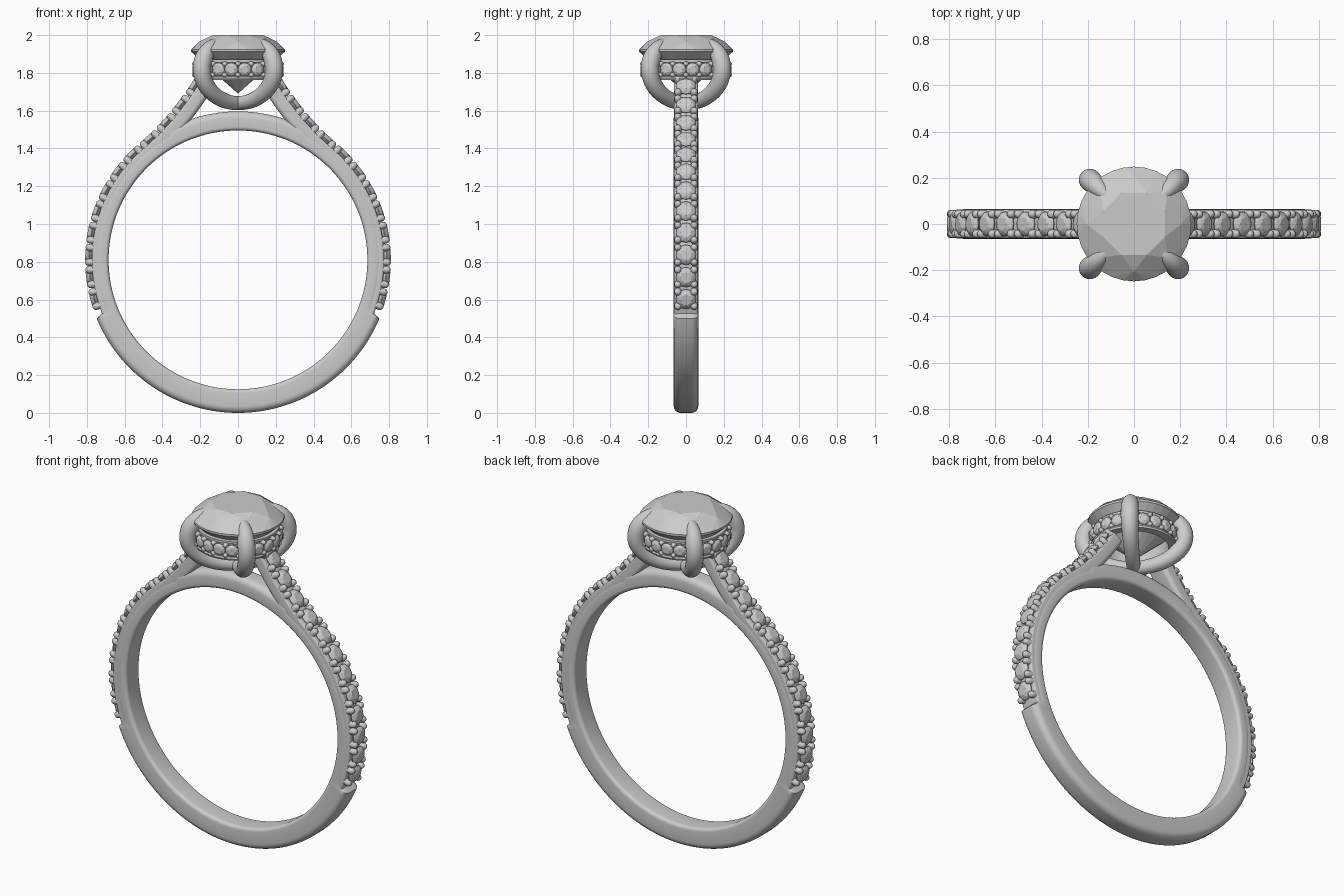
import bpy, bmesh
from math import sin, cos, pi, radians, sqrt
from mathutils import Vector, Matrix

cube = bpy.data.objects.get("Cube")
if cube:
    bpy.data.objects.remove(cube, do_unlink=True)

metal = bpy.data.materials.new("silver_grey")
metal.use_nodes = True
GREY = (0.6, 0.6, 0.6, 1)
metal.diffuse_color = GREY
metal.node_tree.nodes["Principled BSDF"].inputs["Base Color"].default_value = GREY

CENTER = 0.81      # height of the finger hole centre
HOLE = 0.685       # finger hole radius
RIM = 0.81         # outer radius of the band
STEP = radians(-22)  # where the stone setting begins


def finish(name, bm, smooth=True, mirror=False):
    bmesh.ops.recalc_face_normals(bm, faces=bm.faces)
    mesh = bpy.data.meshes.new(name)
    bm.to_mesh(mesh)
    bm.free()
    mesh.materials.append(metal)
    ob = bpy.data.objects.new(name, mesh)
    bpy.context.collection.objects.link(ob)
    if smooth:
        bpy.ops.object.select_all(action='DESELECT')
        ob.select_set(True)
        bpy.context.view_layer.objects.active = ob
        bpy.ops.object.shade_smooth_by_angle(angle=radians(40))
    if mirror:
        ob.modifiers.new("Mirror", 'MIRROR').use_mirror_merge = False
    return ob


def loft(bm, rings, closed=False):
    """Skin a list of equal point rings; cap the ends when open."""
    loops = [[bm.verts.new(p) for p in ring] for ring in rings]
    n = len(loops[0])
    pairs = list(zip(loops, loops[1:]))
    if closed:
        pairs.append((loops[-1], loops[0]))
    for a, b in pairs:
        for i in range(n):
            j = (i + 1) % n
            bm.faces.new((a[i], a[j], b[j], b[i]))
    if not closed:
        bm.faces.new(loops[0])
        bm.faces.new(loops[-1])


def rounded_section(origin, normal, low, high, half, r_low, r_high):
    """Rounded rectangle across y, running from low to high along normal."""
    pts = []
    corners = ((1, high - r_high, r_high, 0), (-1, high - r_high, r_high, 90),
               (-1, low + r_low, r_low, 180), (1, low + r_low, r_low, 270))
    for side, base, r, start in corners:
        for k in range(6):
            a = radians(start + 18 * k)
            y = side * (half - r) + r * cos(a)
            pts.append(origin + normal * (base + r * sin(a)) + Vector((0, y, 0)))
    return pts


def hull(bm, points, matrix):
    part = bmesh.new()
    for p in points:
        part.verts.new(matrix @ Vector(p))
    bmesh.ops.convex_hull(part, input=part.verts)
    temp = bpy.data.meshes.new("temp")
    part.to_mesh(temp)
    part.free()
    bm.from_mesh(temp)
    bpy.data.meshes.remove(temp)


def circle(r, z, n, turn=0.0):
    return [(r * cos(2 * pi * (i + turn) / n), r * sin(2 * pi * (i + turn) / n), z)
            for i in range(n)]


def frame(origin, normal, side):
    """Matrix with z along normal and y along side."""
    m = Matrix((side.cross(normal), side, normal)).transposed().to_4x4()
    m.translation = origin
    return m


def small_stone(bm, matrix, r):
    pts = circle(r * 0.55, r * 0.36, 8) + circle(r * 0.84, r * 0.2, 8, 0.5)
    pts += circle(r, 0, 16) + circle(r, -r * 0.06, 16) + [(0, 0, -r * 0.85)]
    hull(bm, pts, matrix)


def bead(bm, matrix, r, length):
    """Round-topped setting post, its top at the local origin."""
    rings = [circle(r, -length, 10), circle(r, -r, 10), circle(r * 0.87, -r * 0.5, 10),
             circle(r * 0.5, -r * 0.13, 10), circle(r * 0.1, 0, 10)]
    loft(bm, [[matrix @ Vector(p) for p in ring] for ring in rings])


# Band: full outside, lowered under the side stones, slimmer at the top
bm = bmesh.new()
rings = []
COUNT = 288
for i in range(COUNT):
    a = 2 * pi * i / COUNT
    n = Vector((cos(a), 0, sin(a)))
    if n.z < sin(STEP):
        outer = RIM
    elif n.z < sin(radians(62)):
        outer = RIM - 0.042
    else:
        outer = RIM - 0.024
    rings.append(rounded_section(Vector((0, 0, CENTER)), n, HOLE, outer, 0.065, 0.02, 0.036))
loft(bm, rings, closed=True)
finish("band", bm)

# Outer line of one shoulder: an arc that runs into a rising bend
path = []
for i in range(120):
    a = STEP + (radians(50) - STEP) * i / 120
    path.append(Vector((RIM * cos(a), 0, CENTER + RIM * sin(a))))
p0 = Vector((RIM * cos(radians(50)), 0, CENTER + RIM * sin(radians(50))))
p1, p2 = Vector((0.36, 0, 1.565)), Vector((0.222, 0, 1.785))
for i in range(61):
    t = i / 60
    path.append(p0 * (1 - t) ** 2 + p1 * 2 * t * (1 - t) + p2 * t * t)


def at(distance):
    """Point and outward normal at a distance along the shoulder line."""
    for a, b in zip(path, path[1:]):
        seg = (b - a).length
        if distance <= seg:
            break
        distance -= seg
    d = (b - a).normalized()
    return a + d * distance, Vector((d.z, 0, -d.x))


total = sum((b - a).length for a, b in zip(path, path[1:]))
Y = Vector((0, 1, 0))

# Shoulders rising to the head
bm = bmesh.new()
rings = []
for i in range(101):
    p, n = at(total * i / 100)
    rings.append(rounded_section(p, n, -0.112, -0.036, 0.063, 0.025, 0.012))
loft(bm, rings)
finish("shoulder", bm, mirror=True)

# Side stones with four beads around each
stones, beads = bmesh.new(), bmesh.new()
STONES = 12
first, last = 0.095, total - 0.05
pitch = (last - first) / (STONES - 1)
for i in range(STONES):
    s = first + pitch * i
    p, n = at(s)
    small_stone(stones, frame(p - n * 0.02, n, Y), 0.053)
    for along in (-1, 1):
        q, m = at(s + along * pitch * 0.33)
        for y in (-1, 1):
            bead(beads, frame(q + Y * y * 0.043, m, Y), 0.0195, 0.06)
finish("shoulder_stones", stones, smooth=False, mirror=True)
finish("shoulder_beads", beads, mirror=True)

# Gallery ring under the main stone, with a rail at its lower edge
bm = bmesh.new()
profile = [(0.185, 1.762), (0.228, 1.762), (0.232, 1.772), (0.228, 1.782), (0.21, 1.786),
           (0.21, 1.85), (0.222, 1.856), (0.222, 1.87), (0.185, 1.874)]
loft(bm, [[(r * cos(a), r * sin(a), z) for r, z in profile]
          for a in (2 * pi * i / 96 for i in range(96))], closed=True)
finish("gallery_ring", bm)

# Gallery stones and beads facing outwards
stones, beads = bmesh.new(), bmesh.new()
AROUND = 20
for i in range(AROUND):
    for turn in (0.5, 1.0):
        a = 2 * pi * (i + turn) / AROUND
        n = Vector((cos(a), sin(a), 0))
        side = Vector((0, 0, 1))
        if turn == 0.5:
            small_stone(stones, frame(n * 0.229 + side * 1.818, n, side), 0.036)
        else:
            for z in (1.79, 1.848):
                bead(beads, frame(n * 0.243 + side * z, n, side), 0.014, 0.04)
finish("gallery_stones", stones, smooth=False)
finish("gallery_beads", beads)

# Main stone: table, crown, girdle and pointed pavilion
bm = bmesh.new()
pts = circle(0.145, 2.0, 8, 0.5) + circle(0.205, 1.966, 8)
pts += circle(0.248, 1.924, 32) + circle(0.248, 1.912, 32)
pts += circle(0.125, 1.797, 8, 0.5) + [(0, 0, 1.69)]
hull(bm, pts, Matrix())
finish("main_stone", bm, smooth=False)

# Four claws curling from below the head up over the main stone
for corner, name in enumerate(("back_left", "back_right", "front_right", "front_left")):
    out = Matrix.Rotation(radians(45 + 90 * corner), 3, 'Z') @ Vector((1, 0, 0))
    across = Vector((0, 0, 1)).cross(out)
    bm = bmesh.new()
    rings = []
    for i in range(41):
        t = i / 40
        a = radians(-94 + 150 * t)
        p = out * (0.27 * cos(a)) + Vector((0, 0, 1.82 + 0.18 * sin(a)))
        n = (out * (0.18 * cos(a)) + Vector((0, 0, 0.27 * sin(a)))).normalized()
        r = 0.036 + 0.012 * min(1, t / 0.6)
        if t > 0.7:
            r *= sqrt(max(0.02, 1 - ((t - 0.7) / 0.3) ** 2))
        rings.append([p + (n * cos(b) + across * sin(b)) * r
                      for b in (2 * pi * k / 20 for k in range(20))])
    loft(bm, rings)
    finish(name + "_claw", bm)
